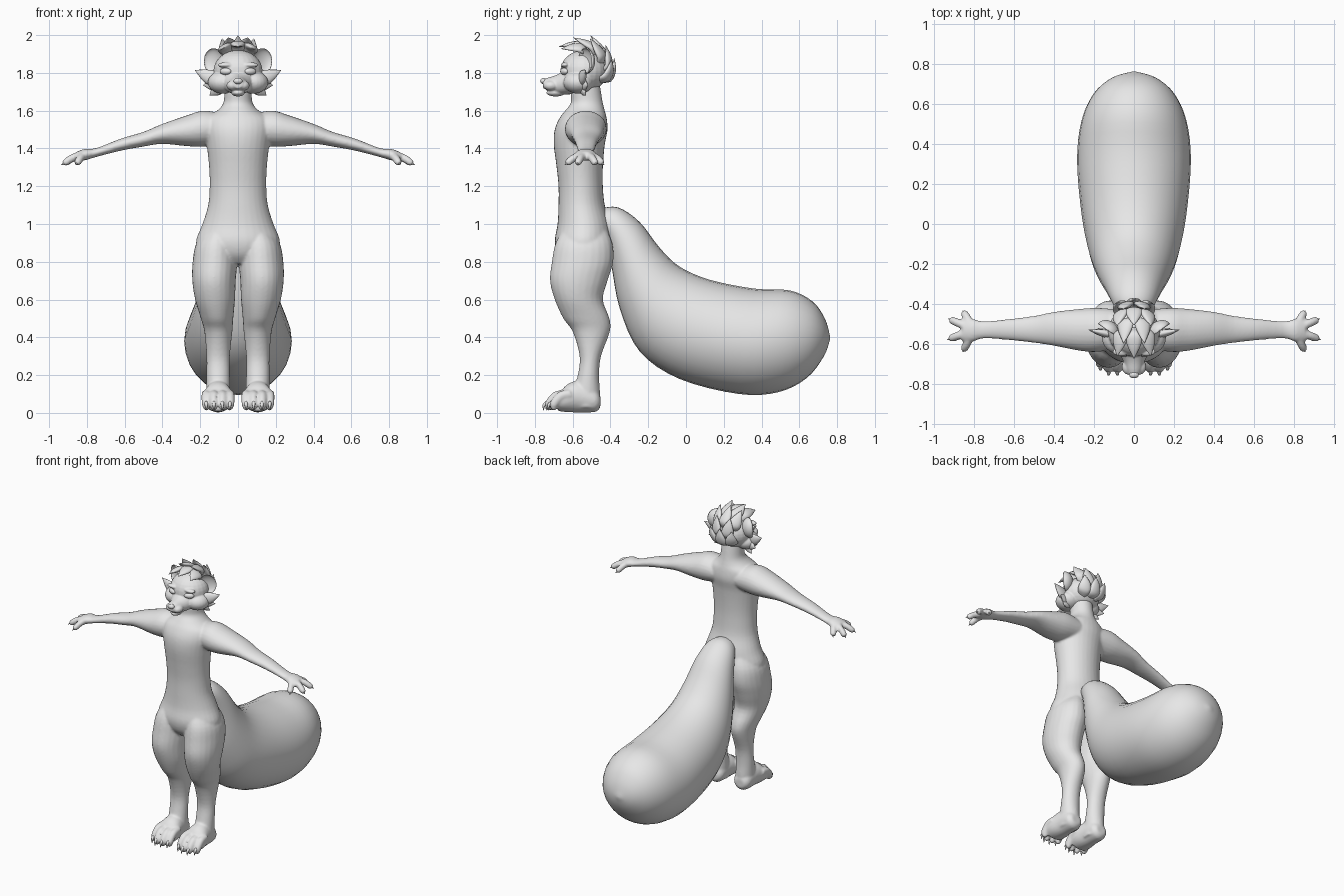
import bpy, bmesh, math
from mathutils import Vector, Matrix, Euler

if "Cube" in bpy.data.objects:
    bpy.data.objects.remove(bpy.data.objects["Cube"])

grey = bpy.data.materials.new("plain grey")
grey.use_nodes = True
grey.diffuse_color = (0.8, 0.8, 0.8, 1)
grey.node_tree.nodes["Principled BSDF"].inputs["Base Color"].default_value = (0.8, 0.8, 0.8, 1)
SIDES = (1, -1)


def spline(a, b, c, d, t):
    return 0.5 * (2 * b + (c - a) * t + (2 * a - 5 * b + 4 * c - d) * t ** 2
                  + (3 * b - a - 3 * c + d) * t ** 3)


def loft(bm, rings, n=24, sub=4):
    """Closed skin over (centre, half-axis, half-axis) rings, smoothly interpolated."""
    last = len(rings) - 1
    dense = []
    for i in range(last):
        four = [rings[min(max(i + k, 0), last)] for k in (-1, 0, 1, 2)]
        for s in range(sub):
            dense.append([spline(*[r[k] for r in four], s / sub) for k in range(3)])
    dense.append(rings[-1])
    loops = []
    for c, u, v in dense:
        angles = [math.tau * j / n for j in range(n)]
        loops.append([bm.verts.new(c + u * math.cos(a) + v * math.sin(a)) for a in angles])
    for lo, hi in zip(loops, loops[1:]):
        for j in range(n):
            k = (j + 1) % n
            bm.faces.new((lo[j], lo[k], hi[k], hi[j]))
    bm.faces.new(loops[0][::-1])
    bm.faces.new(loops[-1])


def spans(axis, rows, side=1):
    """Rings across one axis from (position, low, high, low, high)."""
    a, b = [i for i in range(3) if i != axis]
    rings = []
    for t, a0, a1, b0, b1 in rows:
        c, u, v = Vector(), Vector(), Vector()
        c[axis], c[a], c[b] = t, (a0 + a1) / 2, (b0 + b1) / 2
        u[a], v[b] = (a1 - a0) / 2, (b1 - b0) / 2
        c.x *= side
        rings.append((c, u, v))
    return rings


def tube(bm, points, radii, ref=(0, 0, 1), flat=1, n=12):
    """Tapered tube along points, flattened along the ref direction."""
    pts = [Vector(p) for p in points]
    rings = []
    for i, p in enumerate(pts):
        t = (pts[min(i + 1, len(pts) - 1)] - pts[max(i - 1, 0)]).normalized()
        u = t.cross(Vector(ref)).normalized()
        rings.append((p, u * radii[i], u.cross(t) * radii[i] * flat))
    loft(bm, rings, n)


def ball(bm, centre, radii, turn=0, cup=False):
    made = bmesh.ops.create_uvsphere(bm, u_segments=24, v_segments=16, radius=1)["verts"]
    if cup:  # fold the front half back into a bowl
        for v in made:
            if v.co.y < 0:
                v.co.y *= -0.55
    m = Matrix.LocRotScale(Vector(centre), Euler((0, 0, turn)), Vector(radii))
    bmesh.ops.transform(bm, matrix=m, verts=made)


def finish(name, bm, voxel=0, smooth=6):
    bmesh.ops.recalc_face_normals(bm, faces=bm.faces)
    mesh = bpy.data.meshes.new(name)
    bm.to_mesh(mesh)
    bm.free()
    mesh.materials.append(grey)
    mesh.shade_smooth()
    ob = bpy.data.objects.new(name, mesh)
    bpy.context.collection.objects.link(ob)
    if voxel:
        re = ob.modifiers.new("blend", 'REMESH')
        re.mode = 'VOXEL'
        re.voxel_size = voxel
        re.use_smooth_shade = True
        sm = ob.modifiers.new("soften", 'SMOOTH')
        sm.factor = 0.5
        sm.iterations = smooth
    return ob


# Body: torso and neck, with limbs blended in
body = bmesh.new()
torso = [(0.79, 0.12, -0.64, -0.44), (0.84, 0.2, -0.68, -0.4), (0.91, 0.222, -0.695, -0.39),
         (1.0, 0.188, -0.68, -0.4), (1.1, 0.158, -0.675, -0.43), (1.2, 0.15, -0.675, -0.44),
         (1.3, 0.153, -0.685, -0.44), (1.42, 0.166, -0.7, -0.43), (1.5, 0.18, -0.695, -0.415),
         (1.56, 0.17, -0.67, -0.42), (1.6, 0.11, -0.64, -0.43), (1.64, 0.078, -0.61, -0.44),
         (1.7, 0.072, -0.61, -0.45), (1.76, 0.07, -0.6, -0.46)]
loft(body, spans(2, [(z, -w, w, f, b) for z, w, f, b in torso]), n=32)

leg = [(0.99, 0.05, 0.15, -0.64, -0.43), (0.9, 0.01, 0.22, -0.69, -0.39),
       (0.8, 0.004, 0.24, -0.71, -0.385), (0.7, 0.012, 0.242, -0.72, -0.415),
       (0.6, 0.016, 0.227, -0.695, -0.44), (0.5, 0.025, 0.197, -0.65, -0.405),
       (0.43, 0.03, 0.178, -0.6, -0.403), (0.3, 0.043, 0.167, -0.563, -0.45),
       (0.2, 0.043, 0.167, -0.573, -0.46), (0.1, 0.04, 0.167, -0.6, -0.455),
       (0.03, 0.04, 0.165, -0.6, -0.46)]
foot = [(-0.453, 0.07, 0.14, 0.03, 0.09), (-0.48, 0.045, 0.165, 0.005, 0.13),
        (-0.56, 0.035, 0.175, 0.002, 0.17), (-0.63, 0.025, 0.187, 0.004, 0.15),
        (-0.68, 0.035, 0.178, 0.01, 0.09)]
arm = [(0.06, -0.62, -0.43, 1.43, 1.58), (0.18, -0.64, -0.42, 1.41, 1.6),
       (0.27, -0.635, -0.425, 1.412, 1.575), (0.4, -0.61, -0.44, 1.424, 1.53),
       (0.5, -0.595, -0.46, 1.41, 1.488), (0.62, -0.582, -0.475, 1.388, 1.452),
       (0.75, -0.573, -0.487, 1.355, 1.402), (0.81, -0.59, -0.475, 1.337, 1.398),
       (0.86, -0.585, -0.485, 1.335, 1.38)]
# Finger and toe tips, shared with the claws
fingers = [(0.85, -0.625), (0.915, -0.572), (0.912, -0.482), (0.85, -0.447)]
toes = [(0.043, -0.71), (0.083, -0.725), (0.127, -0.725), (0.168, -0.7)]
claws = bmesh.new()
for s in SIDES:
    loft(body, spans(2, leg, s))
    loft(body, spans(1, foot, s))
    loft(body, spans(0, arm, s))
    for x, y in fingers:
        root = Vector((0.8, -0.53, 1.365))
        tip = Vector((x, y, 1.325))
        knuckle = root.lerp(tip, 0.6) + Vector((0, 0, 0.012))
        path = [root, knuckle, tip, tip + (tip - knuckle) * 0.25]
        tube(body, [(s * p.x, p.y, p.z) for p in path], (0.02, 0.021, 0.019, 0.006))
        end = tip + (tip - knuckle) * 0.45
        tube(claws, [(s * p.x, p.y, p.z) for p in (tip, end)], (0.009, 0.001), n=8)
    for x, y in toes:
        path = [(s * x, -0.61, 0.1), (s * x, y + 0.04, 0.09), (s * x, y, 0.045), (s * x, y, 0.015)]
        tube(body, path, (0.024, 0.026, 0.024, 0.012), ref=(1, 0, 0))
        hook = [(s * x, y - 0.01, 0.055), (s * x, y - 0.027, 0.04), (s * x, y - 0.03, 0.012)]
        tube(claws, hook, (0.01, 0.008, 0.001), ref=(1, 0, 0), n=8)
finish("body", body, 0.0075)
finish("claws", claws)

# Tail: big brush swept down and back, from (top y, z, bottom y, z, half width)
tail = bmesh.new()
sections = [(-0.46, 1.08, -0.47, 0.96, 0.07), (-0.36, 1.088, -0.42, 0.9, 0.11),
            (-0.245, 1.01, -0.393, 0.77, 0.145), (-0.14, 0.875, -0.35, 0.55, 0.185),
            (-0.035, 0.775, -0.245, 0.325, 0.225), (0.125, 0.705, -0.035, 0.18, 0.262),
            (0.36, 0.658, 0.28, 0.1, 0.285), (0.55, 0.648, 0.49, 0.11, 0.262),
            (0.67, 0.59, 0.64, 0.185, 0.2), (0.735, 0.5, 0.73, 0.3, 0.11),
            (0.763, 0.405, 0.763, 0.39, 0.01)]
rings = []
for ty, tz, by, bz, w in sections:
    top, bottom = Vector((0, ty, tz)), Vector((0, by, bz))
    rings.append(((top + bottom) / 2, Vector((w, 0, 0)), (top - bottom) / 2))
loft(tail, rings, n=28)
finish("tail", tail)

# Head: skull, cheeks, muzzle, lips, jaw and brows blended
head = bmesh.new()
ball(head, (0, -0.54, 1.81), (0.13, 0.125, 0.11))
muzzle = [(-0.58, 0.1, 1.69, 1.83), (-0.64, 0.078, 1.685, 1.81), (-0.69, 0.052, 1.69, 1.787),
          (-0.73, 0.04, 1.705, 1.775), (-0.757, 0.026, 1.72, 1.765)]
loft(head, spans(1, [(y, -w, w, lo, hi) for y, w, lo, hi in muzzle]))
ball(head, (0, -0.69, 1.695), (0.036, 0.05, 0.02))
for s in SIDES:
    ball(head, (s * 0.08, -0.57, 1.75), (0.08, 0.08, 0.06))
    ball(head, (s * 0.027, -0.715, 1.733), (0.034, 0.04, 0.027))
    ball(head, (s * 0.065, -0.64, 1.842), (0.042, 0.022, 0.014))
finish("head", head, 0.005, 4)

# Nose and eyes
nose = bmesh.new()
ball(nose, (0, -0.755, 1.757), (0.024, 0.017, 0.016))
finish("nose", nose)
eyes = bmesh.new()
for s in SIDES:
    ball(eyes, (s * 0.066, -0.645, 1.808), (0.033, 0.017, 0.018), turn=s * 0.45)
finish("eyes", eyes)

# Cupped ears
ears = bmesh.new()
for s in SIDES:
    ball(ears, (s * 0.13, -0.535, 1.862), (0.062, 0.05, 0.068), turn=s * 0.6, cup=True)
finish("ears", ears)

# Pointed cheek tufts
cheeks = bmesh.new()
for x, y, z, w in ((0.228, -0.53, 1.815, 0.038), (0.185, -0.52, 1.735, 0.034),
                   (0.15, -0.53, 1.682, 0.03)):
    for s in SIDES:
        root, tip = Vector((0.07, -0.565, 1.755)), Vector((x, y, z))
        mid = root.lerp(tip, 0.55) - Vector((0, 0, 0.008))
        tube(cheeks, [(s * p.x, p.y, p.z) for p in (root, mid, tip)], (w, w, 0.001),
             ref=(0, 1, 0), flat=0.5)
finish("cheek_tufts", cheeks)


# Hair: leaf-shaped locks growing from the nape up and over the crown
def on_head(degrees, radius, x):
    a = math.radians(degrees)
    return Vector((x, -0.54 + radius * math.cos(a), 1.81 + radius * math.sin(a)))


hair = bmesh.new()
for row, angle in enumerate((-35, -8, 22, 50, 78)):
    for x in ((-0.065, 0, 0.065) if row % 2 == 0 else (-0.04, 0.04)):
        drop = 4 * x * x
        reach = 0.165 + 0.028 * max(0, math.sin(math.radians(angle + 55))) - drop
        path = [on_head(angle, 0.09, x * 0.8), on_head(angle + 18, 0.138 - drop, x),
                on_head(angle + 38, 0.155 - drop, x * 1.15), on_head(angle + 58, reach, x * 1.3)]
        out = path[2] - Vector((0, -0.54, 1.81))
        tube(hair, path, (0.025, 0.042, 0.034, 0.001), ref=out, flat=0.45)
finish("hair", hair)
